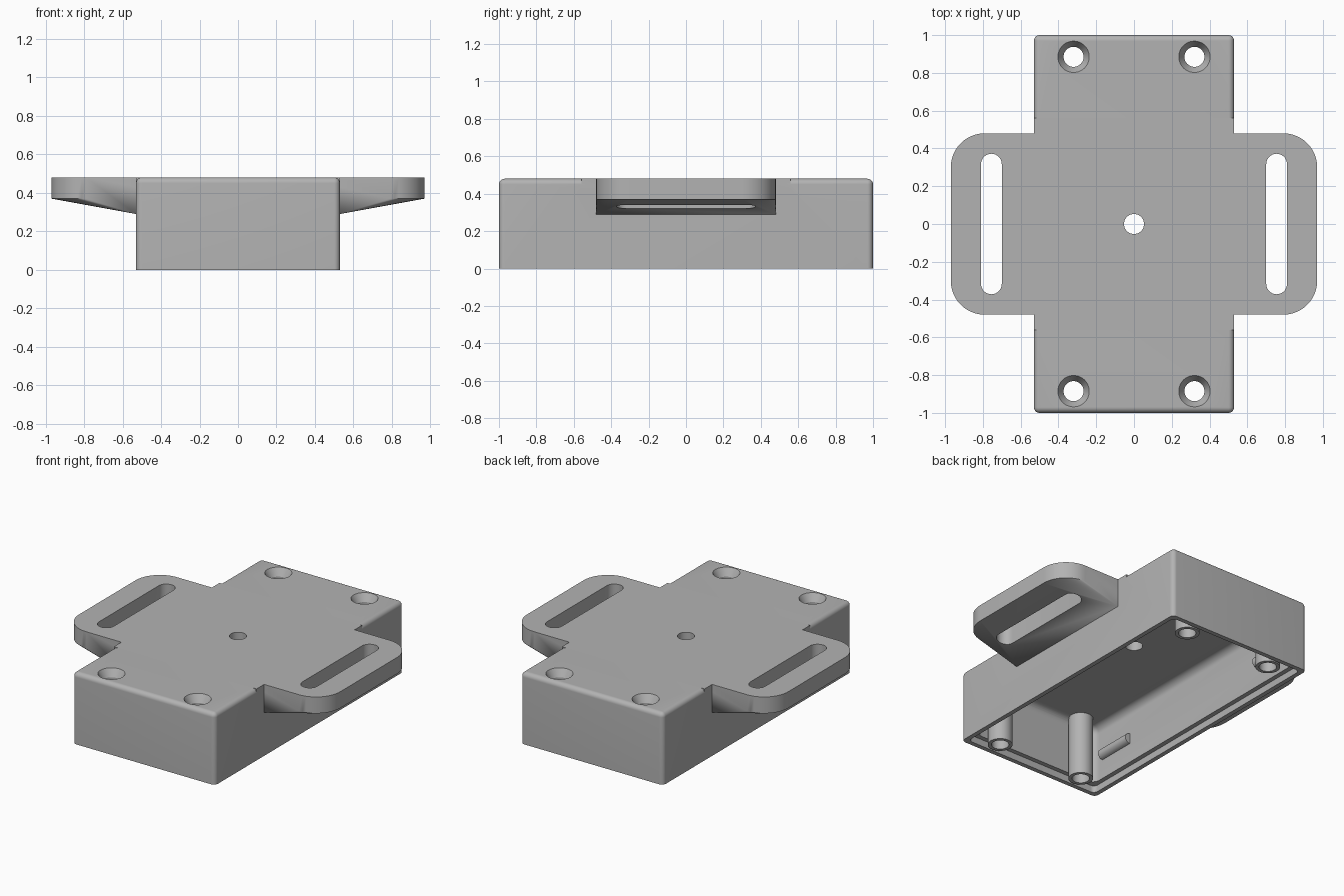
import bpy, bmesh, math
from mathutils import Matrix, Vector

cube = bpy.data.objects.get("Cube")
if cube:
    bpy.data.objects.remove(cube, do_unlink=True)

HX, HY, TOP = 0.53, 1.0, 0.48      # half width, half length, height of the case
CEIL, WALL = 0.42, 0.06

grey = bpy.data.materials.new("plain grey")
grey.use_nodes = True
colour = (0.45, 0.45, 0.45, 1)
grey.diffuse_color = colour
grey.node_tree.nodes["Principled BSDF"].inputs["Base Color"].default_value = colour


def finish(bm, name):
    bmesh.ops.recalc_face_normals(bm, faces=bm.faces)
    mesh = bpy.data.meshes.new(name)
    bm.to_mesh(mesh)
    bm.free()
    mesh.materials.append(grey)
    obj = bpy.data.objects.new(name, mesh)
    bpy.context.collection.objects.link(obj)
    return obj


def box(name, x, y, z0, z1, radius=0.0, round_top=True, cx=0.0):
    """Box with half sizes x, y; upright edges and optionally top edges rounded."""
    bm = bmesh.new()
    size = Matrix.Diagonal((2 * x, 2 * y, z1 - z0, 1))
    bmesh.ops.create_cube(bm, size=1, matrix=Matrix.Translation((cx, 0, (z0 + z1) / 2)) @ size)
    if radius:
        mid = (z0 + z1) / 2

        def chosen(e):
            a, b = (v.co.z > mid for v in e.verts)
            return a != b or (round_top and a and b)
        bmesh.ops.bevel(bm, geom=[e for e in bm.edges if chosen(e)], offset=radius,
                        segments=8, profile=0.5, affect='EDGES')
    return finish(bm, name)


def cylinder(name, x, y, z0, z1, r0, r1=None):
    bm = bmesh.new()
    bmesh.ops.create_cone(bm, cap_ends=True, segments=48, radius1=r0,
                          radius2=r0 if r1 is None else r1, depth=z1 - z0,
                          matrix=Matrix.Translation((x, y, (z0 + z1) / 2)))
    return finish(bm, name)


def ear(name, side):
    """Hull of a thin rounded plate and the taller strip where it meets the wall."""
    bm = bmesh.new()
    x1, y1, r = 0.97, 0.48, 0.18
    for z in (0.37, TOP):
        for sy in (-1, 1):
            for i in range(13):
                a = math.radians(7.5 * i)
                bm.verts.new((side * (x1 - r + r * math.cos(a)), sy * (y1 - r + r * math.sin(a)), z))
    for x, z0 in ((0.5, 0.29), (HX, 0.29)):
        for sy in (-1, 1):
            for z in (z0, TOP):
                bm.verts.new((side * x, sy * y1, z))
    hull = bmesh.ops.convex_hull(bm, input=bm.verts)
    bmesh.ops.delete(bm, geom=[v for v in bm.verts if not v.link_faces], context='VERTS')
    bmesh.ops.dissolve_limit(bm, angle_limit=0.002, verts=bm.verts, edges=bm.edges)
    return finish(bm, name)


def combine(target, other, operation):
    mod = target.modifiers.new(operation.lower(), 'BOOLEAN')
    mod.operation, mod.solver, mod.object = operation, 'EXACT', other
    graph = bpy.context.evaluated_depsgraph_get()
    mesh = bpy.data.meshes.new_from_object(target.evaluated_get(graph))
    target.modifiers.clear()
    target.data = mesh
    bpy.data.objects.remove(other, do_unlink=True)


corners = [(sx * 0.32, sy * 0.885) for sx in (-1, 1) for sy in (-1, 1)]

# Outer case, with squared-off top edges beside the ears
case = box("case", HX, HY, 0, TOP, 0.03)
combine(case, box("edge_filler", HX, 0.56, 0.43, TOP), 'UNION')
for side in (-1, 1):
    combine(case, ear("strap_ear", side), 'UNION')

# Hollow inside and the stepped rim for a lid
combine(case, box("cavity", HX - WALL, HY - WALL, -0.1, CEIL, 0.05), 'DIFFERENCE')
combine(case, box("lid_recess", HX - 0.03, HY - 0.03, -0.1, 0.045, 0.03, False), 'DIFFERENCE')

# Screw posts
for x, y in corners:
    combine(case, cylinder("screw_post", x, y, 0, CEIL + 0.02, 0.075), 'UNION')

# Screw holes with countersinks, and the centre hole
for x, y in corners:
    combine(case, cylinder("screw_hole", x, y, -0.1, TOP + 0.1, 0.053), 'DIFFERENCE')
    combine(case, cylinder("countersink", x, y, TOP - 0.05, TOP + 0.01, 0.053, 0.089), 'DIFFERENCE')
combine(case, cylinder("centre_hole", 0, 0, 0.3, TOP + 0.1, 0.053), 'DIFFERENCE')

# Strap slots through the ears
for side in (-1, 1):
    combine(case, box("strap_slot", 0.055, 0.372, 0.2, TOP + 0.1, 0.0549, False, side * 0.755),
            'DIFFERENCE')

# Small snap ridges on the inner side walls
for sx in (-1, 1):
    for sy in (-1, 1):
        bm = bmesh.new()
        place = Matrix.Translation((sx * (HX - WALL), sy * 0.73, 0.21)) @ Matrix.Rotation(math.pi / 2, 4, 'X')
        bmesh.ops.create_cone(bm, cap_ends=True, segments=16, radius1=0.035, radius2=0.035,
                              depth=0.26, matrix=place)
        combine(case, finish(bm, "snap_ridge"), 'UNION')

bpy.ops.object.select_all(action='DESELECT')
case.select_set(True)
bpy.context.view_layer.objects.active = case
bpy.ops.object.shade_smooth_by_angle(angle=math.radians(30))
